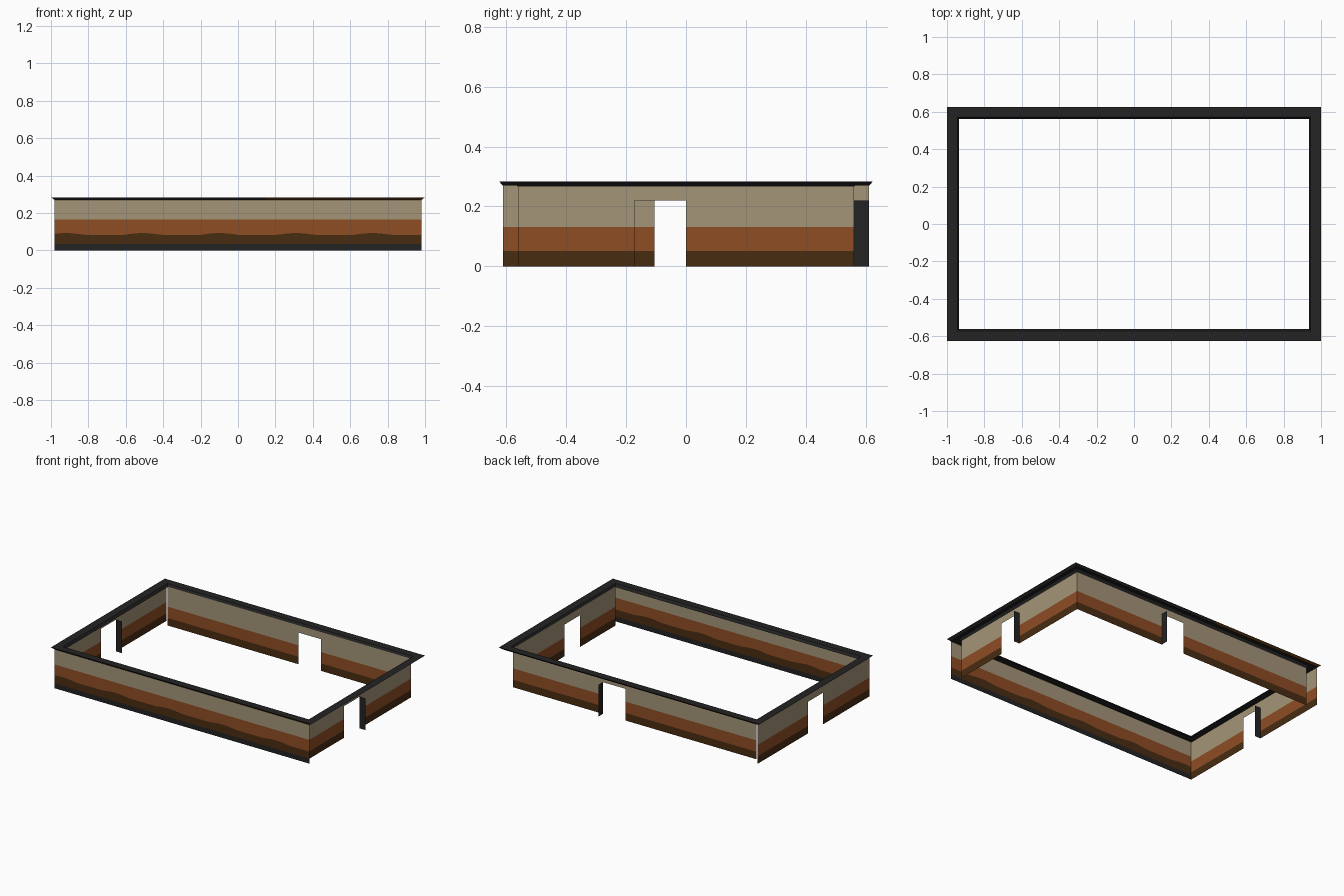
import bpy, math

if "Cube" in bpy.data.objects:
    bpy.data.objects.remove(bpy.data.objects["Cube"])


def material(name, rgb):
    m = bpy.data.materials.new(name)
    lin = [(c / 255 / 12.92) if c < 11 else ((c / 255 + 0.055) / 1.055) ** 2.4 for c in rgb]
    m.diffuse_color = (*lin, 1)
    m.use_nodes = True
    m.node_tree.nodes["Principled BSDF"].inputs["Base Color"].default_value = m.diffuse_color
    return m


BLACK, BROWN, RUST, BEIGE = range(4)
MATS = [material("charcoal", (35, 35, 36)), material("dark brown", (73, 44, 17)),
        material("rust", (143, 77, 36)), material("beige", (164, 149, 120))]


def build(name, quads):
    """Object from a list of (four corners, colour index)."""
    verts, faces = [], []
    for corners, _ in quads:
        faces.append(range(len(verts), len(verts) + 4))
        verts += corners
    me = bpy.data.meshes.new(name)
    me.from_pydata(verts, [], [tuple(f) for f in faces])
    for m in MATS:
        me.materials.append(m)
    for poly, (_, colour) in zip(me.polygons, quads):
        poly.material_index = colour
    ob = bpy.data.objects.new(name, me)
    bpy.context.collection.objects.link(ob)
    return ob


TOP, DOOR = 0.27, 0.22


def plain_levels(u):
    return [(0, BROWN), (0.052, RUST), (0.131, BEIGE), (TOP, None)]


def front_levels(u):
    wave = 0.083 + 0.010 * max(0, math.cos(2 * math.pi * (u + 0.92) / 0.41))
    return [(0, BLACK), (0.034, BROWN), (wave, RUST), (0.165, BEIGE), (TOP, None)]


def wall(name, place, u0, u1, levels, steps=1, door=None):
    """Banded upright sheet; place(u, z) gives the point, door=(start, end)."""
    cuts = sorted({u0 + (u1 - u0) * i / steps for i in range(steps + 1)} | set(door or ()))
    quads = []
    for a, b in zip(cuts, cuts[1:]):
        if door and door[0] <= (a + b) / 2 <= door[1]:
            quads.append(([place(a, DOOR), place(b, DOOR), place(b, TOP), place(a, TOP)], BEIGE))
            continue
        la, lb = levels(a), levels(b)
        for i in range(len(la) - 1):
            quads.append(([place(a, la[i][0]), place(b, lb[i][0]),
                           place(b, lb[i + 1][0]), place(a, la[i + 1][0])], la[i][1]))
    return build(name, quads)


# Walls: front and left on the outer line, back and right on the inner line
XO, YO, XI, YI = 0.98, 0.612, 0.935, 0.562
wall("front_wall", lambda u, z: (u, -YO, z), -XO, XO, front_levels, 80)
wall("left_wall", lambda u, z: (-XO, -u, z), -YO, YO, plain_levels, door=(-0.06, 0.105))
wall("back_wall", lambda u, z: (u, YI, z), -XI, XI, plain_levels, door=(0.07, 0.245))
wall("right_wall", lambda u, z: (XI, -u, z), -YI, YI, plain_levels, door=(0.0, 0.172))


# Dark door jambs
def jamb(name, a, b):
    build(name, [([(*a, 0), (*b, 0), (*b, DOOR), (*a, DOOR)], BLACK)])


jamb("left_door_jamb", (-XO, 0.06), (-XI, 0.06))
jamb("right_door_jamb", (XI, 0.0), (XO, 0.0))
jamb("back_door_jamb", (0.245, YI), (0.245, YO))

# Rim around the top: outer slope, flat top, inner slope
rings = [(XO, YO, 0.27), (1.0, 0.625, 0.284), (0.945, 0.573, 0.284), (XI, YI, 0.266)]
sides = [((-1, -1), (1, -1)), ((1, -1), (1, 1)), ((1, 1), (-1, 1)), ((-1, 1), (-1, -1))]


def rim_point(ring, side, t):
    (ax, ay), (bx, by) = side
    return (ring[0] * (ax + (bx - ax) * t), ring[1] * (ay + (by - ay) * t), ring[2])


quads = []
for k, side in enumerate(sides):
    for i in range(3):
        # Long outer slopes turn brown part of the way along
        cuts = [0, 0.575, 1] if i == 0 and k in (0, 2) else [0, 1]
        for a, b in zip(cuts, cuts[1:]):
            quads.append(([rim_point(rings[i], side, a), rim_point(rings[i], side, b),
                           rim_point(rings[i + 1], side, b), rim_point(rings[i + 1], side, a)],
                          BROWN if a > 0 else BLACK))
build("top_rim", quads)
